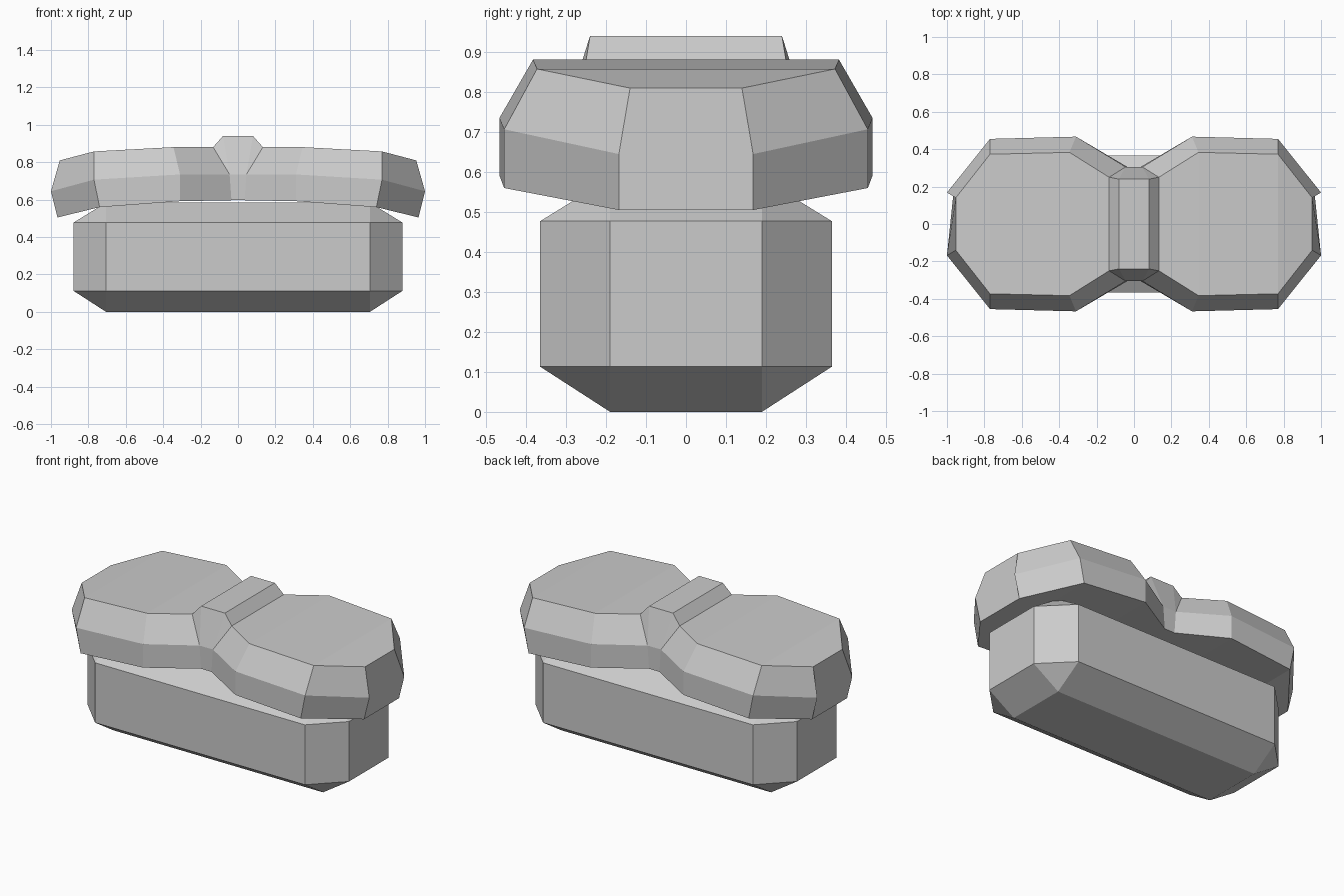
import bpy, bmesh

cube = bpy.data.objects.get("Cube")
if cube:
    bpy.data.objects.remove(cube, do_unlink=True)

GREY = (0.6, 0.6, 0.6, 1)
grey = bpy.data.materials.new("plain grey")
grey.use_nodes = True
grey.diffuse_color = GREY
grey.node_tree.nodes["Principled BSDF"].inputs["Base Color"].default_value = GREY


def finish(bm, name):
    bmesh.ops.remove_doubles(bm, verts=bm.verts, dist=0.0005)
    bmesh.ops.recalc_face_normals(bm, faces=bm.faces)
    mesh = bpy.data.meshes.new(name)
    bm.to_mesh(mesh)
    bm.free()
    mesh.materials.append(grey)
    obj = bpy.data.objects.new(name, mesh)
    bpy.context.collection.objects.link(obj)
    return obj


def loft(name, rings):
    """Skin closed rings of points; coinciding points are merged."""
    bm = bmesh.new()
    rows = [[bm.verts.new(p) for p in ring] for ring in rings]
    n = len(rows[0])
    for a, b in zip(rows, rows[1:]):
        for i in range(n):
            j = (i + 1) % n
            quad = []
            for v in (a[i], a[j], b[j], b[i]):
                if all((v.co - q.co).length > 0.0005 for q in quad):
                    quad.append(v)
            if len(quad) > 2:
                bm.faces.new(quad)
    for row in (rows[0], rows[-1]):
        cap = [v for i, v in enumerate(row) if (v.co - row[i - 1].co).length > 0.0005]
        bm.faces.new(cap)
    return finish(bm, name)


# Lower block: cut corners, and bevels closing to a rectangle above and below
def block_ring(wide, z):
    ix, iy, cut = 0.705, 0.19, 0.175 * wide
    ring = []
    for sx, sy in ((1, 1), (-1, 1), (-1, -1), (1, -1)):
        pair = [(sx * (ix + cut), sy * iy, z), (sx * ix, sy * (iy + cut), z)]
        ring += pair if sx * sy > 0 else pair[::-1]
    return ring


loft("lower_block", [block_ring(0, 0), block_ring(1, 0.113),
                     block_ring(1, 0.477), block_ring(0, 0.585)])

# Pinched top: (x, y, z) of the lower, middle and upper edge at each station
STATIONS = [
    ((0.965, 0.168, 0.505), (1.0, 0.168, 0.645), (0.953, 0.14, 0.81)),
    ((0.74, 0.455, 0.56), (0.77, 0.455, 0.707), (0.77, 0.373, 0.858)),
    ((0.31, 0.467, 0.592), (0.31, 0.467, 0.735), (0.345, 0.383, 0.881)),
    ((0.035, 0.305, 0.597), (0.045, 0.305, 0.735), (0.133, 0.25, 0.881)),
    ((0.035, 0.305, 0.597), (0.045, 0.305, 0.735), (0.08, 0.24, 0.941)),
]


def top_ring(station, side):
    return ([(side * x, -y, z) for x, y, z in station]
            + [(side * x, y, z) for x, y, z in reversed(station)])


loft("pinched_top", [top_ring(s, -1) for s in STATIONS]
     + [top_ring(s, 1) for s in reversed(STATIONS)])
